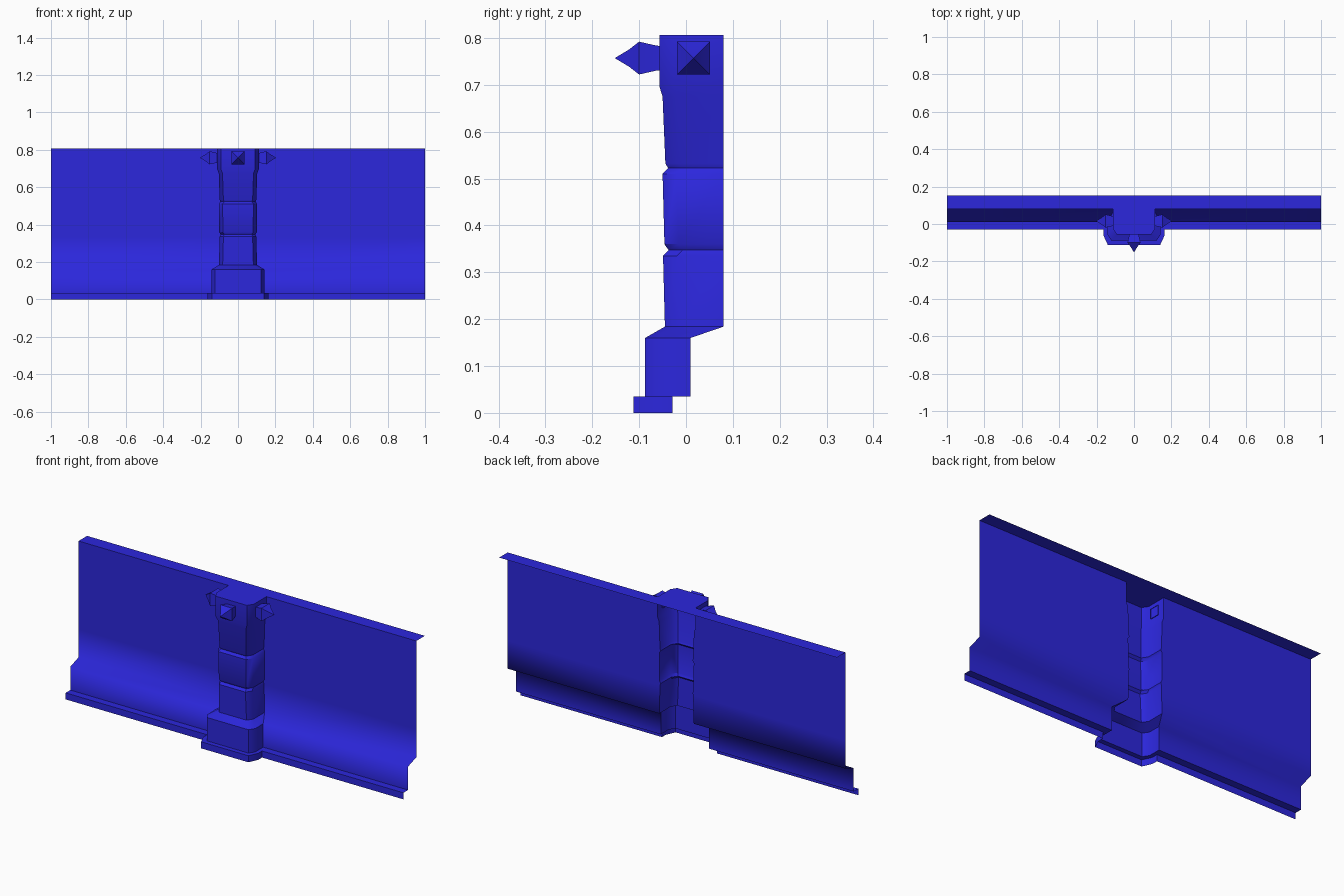
import bpy, bmesh, math

if "Cube" in bpy.data.objects:
    bpy.data.objects.remove(bpy.data.objects["Cube"])

blue = bpy.data.materials.new("blue")
blue.diffuse_color = (0.025, 0.02, 0.72, 1)
blue.use_nodes = True
blue.node_tree.nodes["Principled BSDF"].inputs["Base Color"].default_value = blue.diffuse_color

# Levels from ground to top: z, pillar half width, pillar front y, wall y
LEVELS = [
    (0.000, 0.163, -0.112, -0.029), (0.035, 0.163, -0.112, -0.029),
    (0.035, 0.142, -0.087, 0.010), (0.160, 0.142, -0.087, 0.010),
    (0.184, 0.102, -0.045, 0.080), (0.335, 0.098, -0.049, 0.080),
    (0.347, 0.094, -0.037, 0.080), (0.360, 0.101, -0.046, 0.080),
    (0.510, 0.102, -0.050, 0.080), (0.522, 0.094, -0.038, 0.080),
    (0.532, 0.098, -0.044, 0.080), (0.675, 0.103, -0.050, 0.080),
    (0.697, 0.112, -0.057, 0.080), (0.806, 0.112, -0.057, 0.080),
]
FLANGE_Y = 0.152


def finish(name, bm, angle):
    mesh = bpy.data.meshes.new(name)
    bm.to_mesh(mesh)
    bm.free()
    mesh.materials.append(blue)
    ob = bpy.data.objects.new(name, mesh)
    bpy.context.collection.objects.link(ob)
    bpy.ops.object.select_all(action='DESELECT')
    ob.select_set(True)
    bpy.context.view_layer.objects.active = ob
    bpy.ops.object.shade_smooth_by_angle(angle=math.radians(angle))
    return ob


def skin(bm, rows):
    """Join consecutive rows of points with quads; return the vertex rows."""
    vr = [[bm.verts.new(p) for p in row] for row in rows]
    for a, b in zip(vr, vr[1:]):
        for i in range(len(a) - 1):
            bm.faces.new((a[i], a[i + 1], b[i + 1], b[i]))
    return vr


# Thin wall sheets either side of the pillar, with the folded top flange
for side, name in ((-1, "wall_left"), (1, "wall_right")):
    rows = []
    for z, w, front, y in LEVELS + [(LEVELS[-1][0], 0.112, 0, FLANGE_Y)]:
        row = [(side * w, y, z), (side, y, z)]
        rows.append(row if side > 0 else row[::-1])
    bm = bmesh.new()
    skin(bm, rows)
    finish(name, bm, 75)

# Hollow pillar shell with chamfered front corners, closed by a top plate
rows = []
for z, w, front, y in LEVELS:
    cx, cy = (0.023, 0.05) if z < 0.1 and w > 0.15 else (0.02, 0.03)
    half = [(w, y), (w, front + cy), (w - cx, front)]
    rows.append([(-x, py, z) for x, py in half] +
                [(x, py, z) for x, py in reversed(half)])
bm = bmesh.new()
top = skin(bm, rows)[-1]
back = [bm.verts.new((s * 0.112, FLANGE_Y, LEVELS[-1][0])) for s in (1, -1)]
bm.faces.new(top)
bm.faces.new((top[0], top[-1], *back))
finish("pillar", bm, 35)


# Square spikes: flared collar, then a concave taper to the point
def spike(name, location, turn):
    bm = bmesh.new()
    rows = []
    for d, r in ((0, 0.026), (0.008, 0.027), (0.043, 0.035),
                 (0.065, 0.018)):
        rows.append([(x * r, -d, z * r) for x, z in
                     ((-1, -1), (1, -1), (1, 1), (-1, 1))])
    rings = [[bm.verts.new(p) for p in row] for row in rows]
    tip = bm.verts.new((0, -0.095, 0))
    for i in range(4):
        j = (i + 1) % 4
        for a, b in zip(rings, rings[1:]):
            bm.faces.new((a[i], a[j], b[j], b[i]))
        bm.faces.new((rings[-1][i], rings[-1][j], tip))
    bmesh.ops.recalc_face_normals(bm, faces=bm.faces)
    ob = finish(name, bm, 50)
    ob.location = location
    ob.rotation_euler.z = turn


spike("spike_front", (0, -0.057, 0.757), 0)
spike("spike_right", (0.109, 0.016, 0.757), math.pi / 2)
spike("spike_left", (-0.109, 0.016, 0.757), -math.pi / 2)
